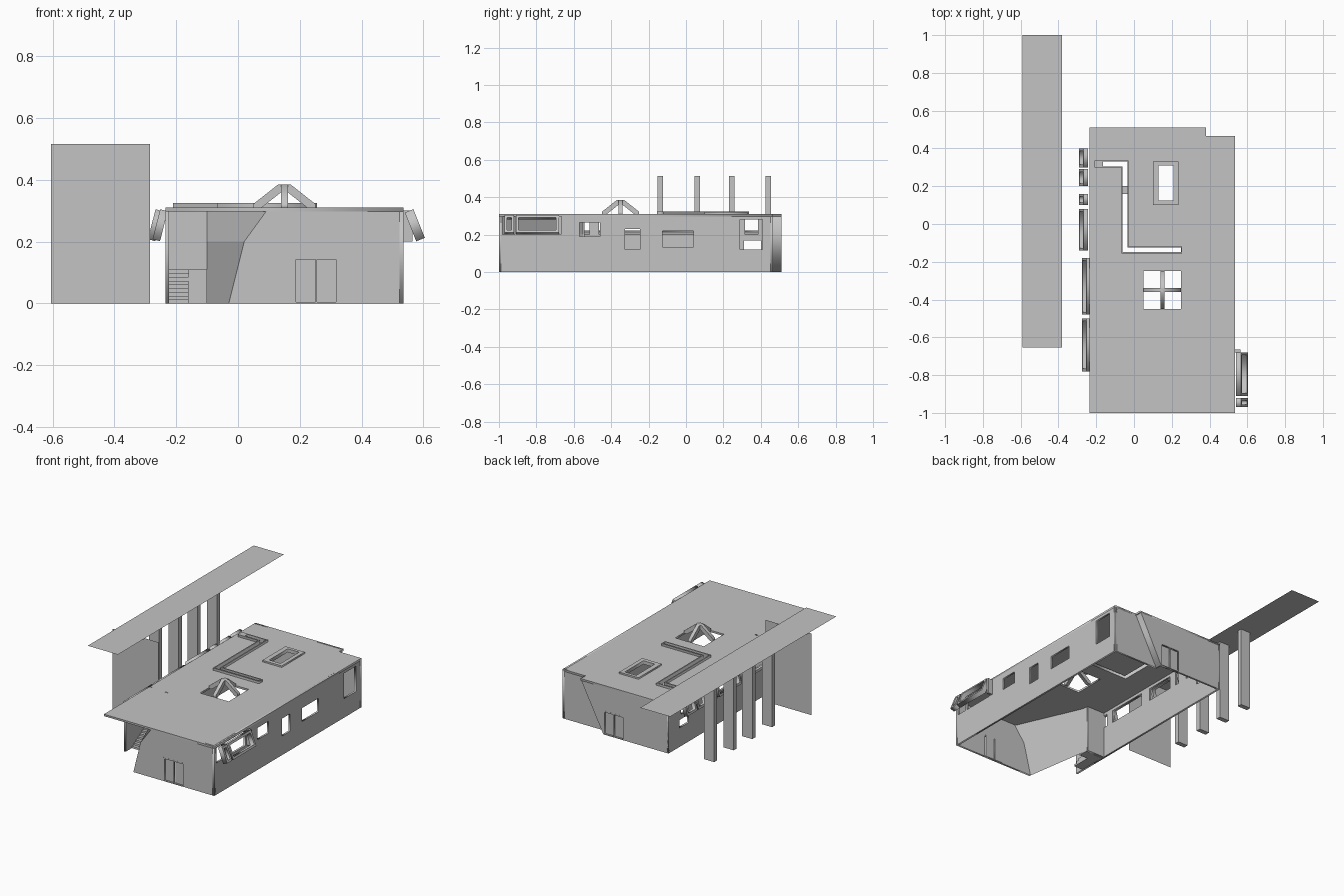
import bpy, bmesh, math
from mathutils import Matrix, Vector

cube = bpy.data.objects.get("Cube")
if cube:
    bpy.data.objects.remove(cube, do_unlink=True)

grey = bpy.data.materials.new("plain_grey")
grey.use_nodes = True
GREY = (0.55, 0.55, 0.55, 1)
grey.diffuse_color = GREY
grey.node_tree.nodes["Principled BSDF"].inputs["Base Color"].default_value = GREY

# Sheet orientations: local (u, v) becomes (x, y), (y, z) or (x, z)
FLAT = Matrix.Identity(4)
SIDE = Matrix(((0, 0, 1, 0), (1, 0, 0, 0), (0, 1, 0, 0), (0, 0, 0, 1)))
FRONT = Matrix(((1, 0, 0, 0), (0, 0, -1, 0), (0, 1, 0, 0), (0, 0, 0, 1)))
T = 0.012


def add_mesh(name, mesh):
    obj = bpy.data.objects.new(name, mesh)
    bpy.context.collection.objects.link(obj)
    mesh.materials.clear()
    mesh.materials.append(grey)
    return obj


def rect(u0, u1, v0, v1):
    return [(u0, v0), (u1, v0), (u1, v1), (u0, v1)]


def sheet(name, loops, basis, offset=(0, 0, 0), thick=T, tilt=0):
    """Filled outline with holes, centred in thickness on the offset."""
    curve = bpy.data.curves.new(name, 'CURVE')
    curve.dimensions = '2D'
    curve.fill_mode = 'BOTH'
    curve.extrude = thick / 2
    for loop in loops:
        spline = curve.splines.new('POLY')
        spline.points.add(len(loop) - 1)
        for point, (u, v) in zip(spline.points, loop):
            point.co = (u, v, 0, 1)
        spline.use_cyclic_u = True
    temp = bpy.data.objects.new(name + "_outline", curve)
    bpy.context.collection.objects.link(temp)
    bpy.context.view_layer.update()
    evaluated = temp.evaluated_get(bpy.context.evaluated_depsgraph_get())
    mesh = bpy.data.meshes.new_from_object(evaluated)
    bpy.data.objects.remove(temp, do_unlink=True)
    mesh.transform(Matrix.Translation(offset) @ Matrix.Rotation(tilt, 4, 'Y') @ basis)
    return add_mesh(name, mesh)


def box(name, x0, x1, y0, y1, z0, z1):
    bm = bmesh.new()
    bmesh.ops.create_cube(bm, size=1)
    for v in bm.verts:
        v.co = Vector((x0 + (x1 - x0) * (v.co.x + 0.5),
                       y0 + (y1 - y0) * (v.co.y + 0.5),
                       z0 + (z1 - z0) * (v.co.z + 0.5)))
    mesh = bpy.data.meshes.new(name)
    bm.to_mesh(mesh)
    bm.free()
    return add_mesh(name, mesh)


def plane(name, corners):
    mesh = bpy.data.meshes.new(name)
    mesh.from_pydata(corners, [], [tuple(range(len(corners)))])
    return add_mesh(name, mesh)


LEFT, RIGHT, H = -0.235, 0.535, 0.31

# Roof with two skylights and a cranked light slot
slot = [(-0.165, 0.305), (-0.06, 0.305), (-0.06, -0.148), (0.248, -0.148),
        (0.248, -0.125), (-0.035, -0.125), (-0.035, 0.33), (-0.165, 0.33)]
lip = [(-0.21, 0.298), (-0.067, 0.298), (-0.067, -0.155), (0.255, -0.155),
       (0.255, -0.118), (-0.028, -0.118), (-0.028, 0.337), (-0.21, 0.337)]
outline = [(LEFT, -1), (RIGHT, -1), (RIGHT, 0.465), (0.38, 0.465),
           (0.38, 0.51), (LEFT, 0.51)]
front_light = rect(0.05, 0.25, -0.45, -0.25)
back_light = rect(0.13, 0.21, 0.125, 0.31)
sheet("roof", [outline, front_light, slot, back_light], FLAT, (0, 0, H - T / 2))
sheet("slot_lip", [lip, slot], FLAT, (0, 0, H + 0.007), 0.015)
sheet("back_skylight_frame", [rect(0.1, 0.235, 0.1, 0.33), back_light],
      FLAT, (0, 0, H + 0.004), 0.012)
box("slot_crossbar", -0.062, -0.033, 0.16, 0.2, 0.28, 0.3)

# Crossed rafters over the front skylight
rafter = [(-0.1, 0.305), (-0.1, 0.322), (-0.02, 0.385), (0.02, 0.385),
          (0.1, 0.322), (0.1, 0.305), (0.08, 0.305), (0, 0.368), (-0.08, 0.305)]
sheet("rafter_across", [rafter], FRONT, (0.15, -0.35, 0), 0.022)
sheet("rafter_along", [rafter], SIDE, (0.15, -0.35, 0), 0.022)

# Right wall with windows
right_windows = [rect(-0.98, -0.915, 0.2, 0.295), rect(-0.9, -0.69, 0.2, 0.295),
                 rect(-0.57, -0.46, 0.19, 0.265), rect(-0.325, -0.245, 0.12, 0.23),
                 rect(-0.125, 0.04, 0.135, 0.22), rect(0.29, 0.41, 0.12, 0.28)]
sheet("right_wall", [rect(-1, 0.465, 0, H)] + right_windows, SIDE, (RIGHT - T / 2, 0, 0))

# Left wall with a row of high windows
left_spans = [(-0.78, -0.5), (-0.48, -0.18), (-0.14, 0.08), (0.1, 0.16),
              (0.2, 0.29), (0.3, 0.4)]
left_holes = [rect(a + 0.015, b - 0.015, 0.2, 0.28) for a, b in left_spans]
sheet("left_wall", [rect(-0.8, 0.51, 0, H), rect(0.31, 0.4, 0.12, 0.17)] + left_holes,
      SIDE, (LEFT + T / 2, 0, 0))


# Leaning window frames
def leaning_frame(name, a, b, x, tilt, half, thick):
    sheet(name, [rect(a, b, -half, half),
                 rect(a + 0.014, b - 0.014, -half + 0.014, half - 0.014)],
          SIDE, (x, 0, 0.253), thick, tilt)


for i, (a, b) in enumerate(left_spans):
    x = -0.252 if b < -0.17 else -0.267
    leaning_frame(f"left_window_frame_{i + 1}", a, b, x, 0.25, 0.05, 0.025)
for i, (a, b) in enumerate([(-0.97, -0.92), (-0.91, -0.68)]):
    leaning_frame(f"right_window_frame_{i + 1}", a, b, 0.572, -0.38, 0.05, 0.03)
box("right_window_post", RIGHT, 0.565, -0.68, -0.665, 0.2, 0.3)

# Front wall with a slanted end, and the splayed entrance wall behind it
slant = [(-0.03, 0), (0.02, 0.2), (0.1, H)]
sheet("front_wall", [slant + [(RIGHT, H), (RIGHT, 0)], rect(0.185, 0.32, 0.004, 0.145)],
      FRONT, (0, -1 + T / 2, 0))
for (xa, za), (xb, zb) in zip(slant, slant[1:]):
    plane("splayed_entrance_wall",
          [(xa, -1, za), (-0.1, -0.55, za), (-0.1, -0.55, zb), (xb, -1, zb)])
sheet("entrance_back_wall", [rect(LEFT, -0.1, 0, H)], FRONT, (0, -0.55, 0))

# Entrance stair and landing
STEPS = 9
for i in range(STEPS):
    y = -0.74 + i * 0.02
    box(f"stair_step_{i + 1}", LEFT + T, -0.16, y, y + 0.02, 0, 0.11 * (i + 1) / STEPS)
box("stair_landing", -0.16, -0.1, -0.62, -0.55, 0, 0.11)

# Back wall with a slanted step at its right end
sheet("back_wall", [[(LEFT, 0), (0.22, 0), (0.38, H), (LEFT, H)],
                    rect(0.08, 0.215, 0.004, 0.145)], FRONT, (0, 0.51 - T / 2, 0))
sheet("back_set_in_wall", [[(0.21, 0), (RIGHT, 0), (RIGHT, H), (0.37, H)]],
      FRONT, (0, 0.465 - T / 2, 0))
sheet("back_step", [[(0.21, 0), (0.22, 0), (0.38, H), (0.37, H)]],
      FRONT, (0, 0.4835, 0), 0.049)

# Double doors at front and back
for side, x, y, inward in (("front", 0.18, -1, 1), ("back", 0.075, 0.51, -1)):
    leaves = [rect(x + 0.008, x + 0.07, 0, 0.142), rect(x + 0.075, x + 0.137, 0, 0.142)]
    sheet(side + "_door_frame", [rect(x, x + 0.145, -0.0, 0.15)] +
          [[(u, max(v, 0.004)) for u, v in leaf] for leaf in leaves],
          FRONT, (0, y + inward * 0.004, 0), 0.009)
    sheet(side + "_door_leaves", leaves, FRONT, (0, y + inward * 0.014, 0), 0.006)

# Free-standing canopy, its end screen and its posts
plane("canopy", [(-0.59, -0.655, 0.515), (-0.38, -0.655, 0.515),
                 (-0.38, 1, 0.515), (-0.59, 1, 0.515)])
plane("canopy_screen", [(-0.605, -0.385, 0), (-0.285, -0.385, 0),
                        (-0.285, -0.385, 0.515), (-0.605, -0.385, 0.515)])
for i, y in enumerate((-0.137, 0.06, 0.245, 0.44)):
    box(f"canopy_post_{i + 1}", -0.515, -0.445, y - 0.015, y + 0.015, 0, 0.514)
